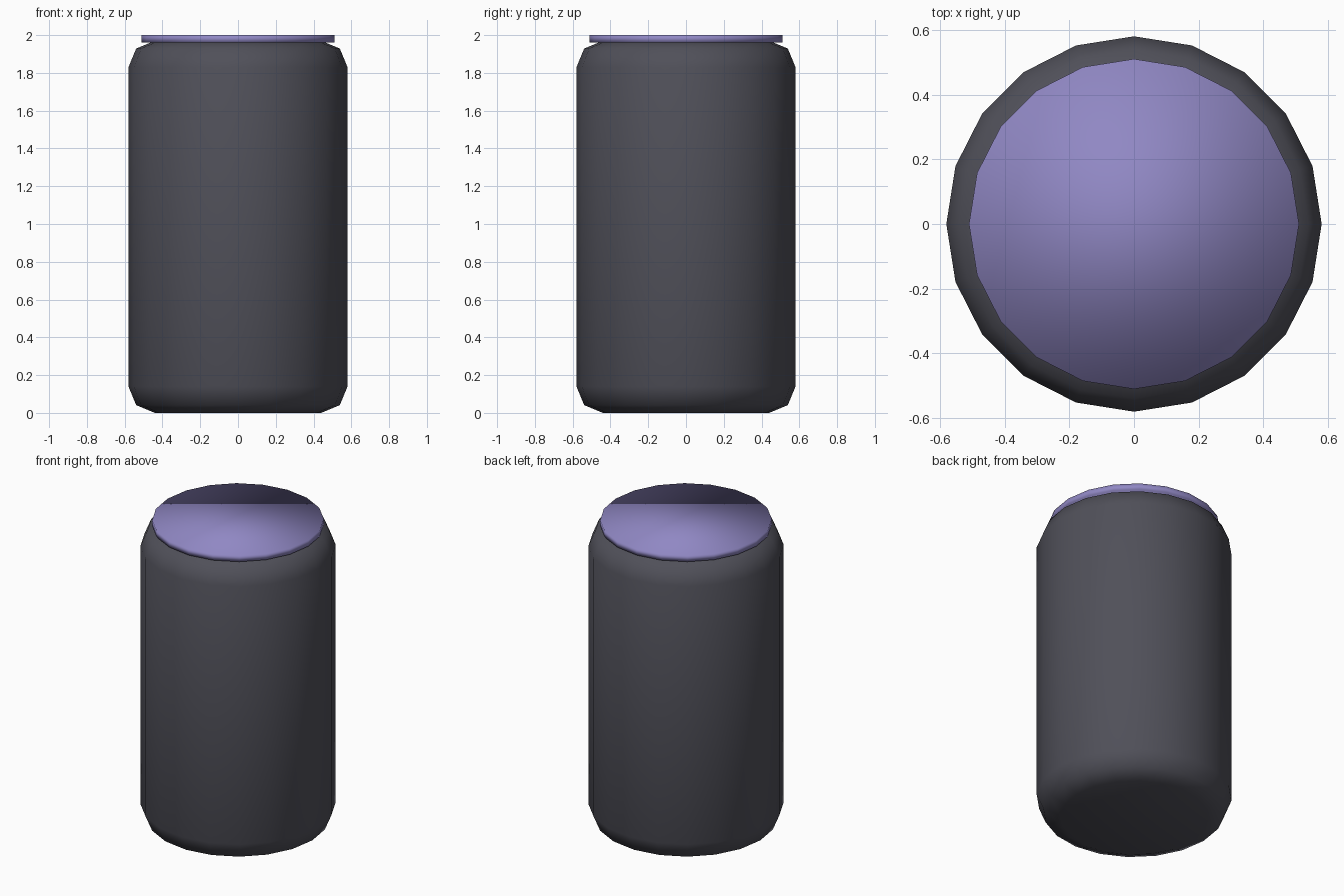
import bpy, bmesh
from math import sin, cos, pi, radians

if "Cube" in bpy.data.objects:
    bpy.data.objects.remove(bpy.data.objects["Cube"])

SIDES = 20


def material(name, color):
    m = bpy.data.materials.new(name)
    m.diffuse_color = (*color, 1)
    m.use_nodes = True
    m.node_tree.nodes["Principled BSDF"].inputs["Base Color"].default_value = m.diffuse_color
    return m


def lathe(name, profile, mat):
    """Revolve (radius, z) points about z and close both ends with flat caps."""
    bm = bmesh.new()
    rings = [[bm.verts.new((r * cos(2 * pi * i / SIDES), r * sin(2 * pi * i / SIDES), z))
              for i in range(SIDES)] for r, z in profile]
    for low, high in zip(rings, rings[1:]):
        for i in range(SIDES):
            j = (i + 1) % SIDES
            bm.faces.new((low[i], low[j], high[j], high[i]))
    bm.faces.new(rings[0][::-1])
    bm.faces.new(rings[-1])
    for f in bm.faces:
        f.smooth = True
    mesh = bpy.data.meshes.new(name)
    bm.to_mesh(mesh)
    bm.free()
    mesh.materials.append(mat)
    obj = bpy.data.objects.new(name, mesh)
    bpy.context.collection.objects.link(obj)
    return obj


# can body with two-step rounded shoulders
radius, height, rnd = 0.58, 1.97, 0.14
curve = [(radius - rnd + rnd * sin(radians(a)), rnd - rnd * cos(radians(a))) for a in (0, 45, 90)]
body_profile = curve + [(r, height - z) for r, z in reversed(curve)]
lathe("can_body", body_profile, material("dark_grey", (0.08, 0.08, 0.1)))

# thin lid disc, smooth shaded across its rim
lathe("lid", [(0.51, 1.96), (0.51, 2.0)], material("lavender", (0.28, 0.245, 0.55)))
